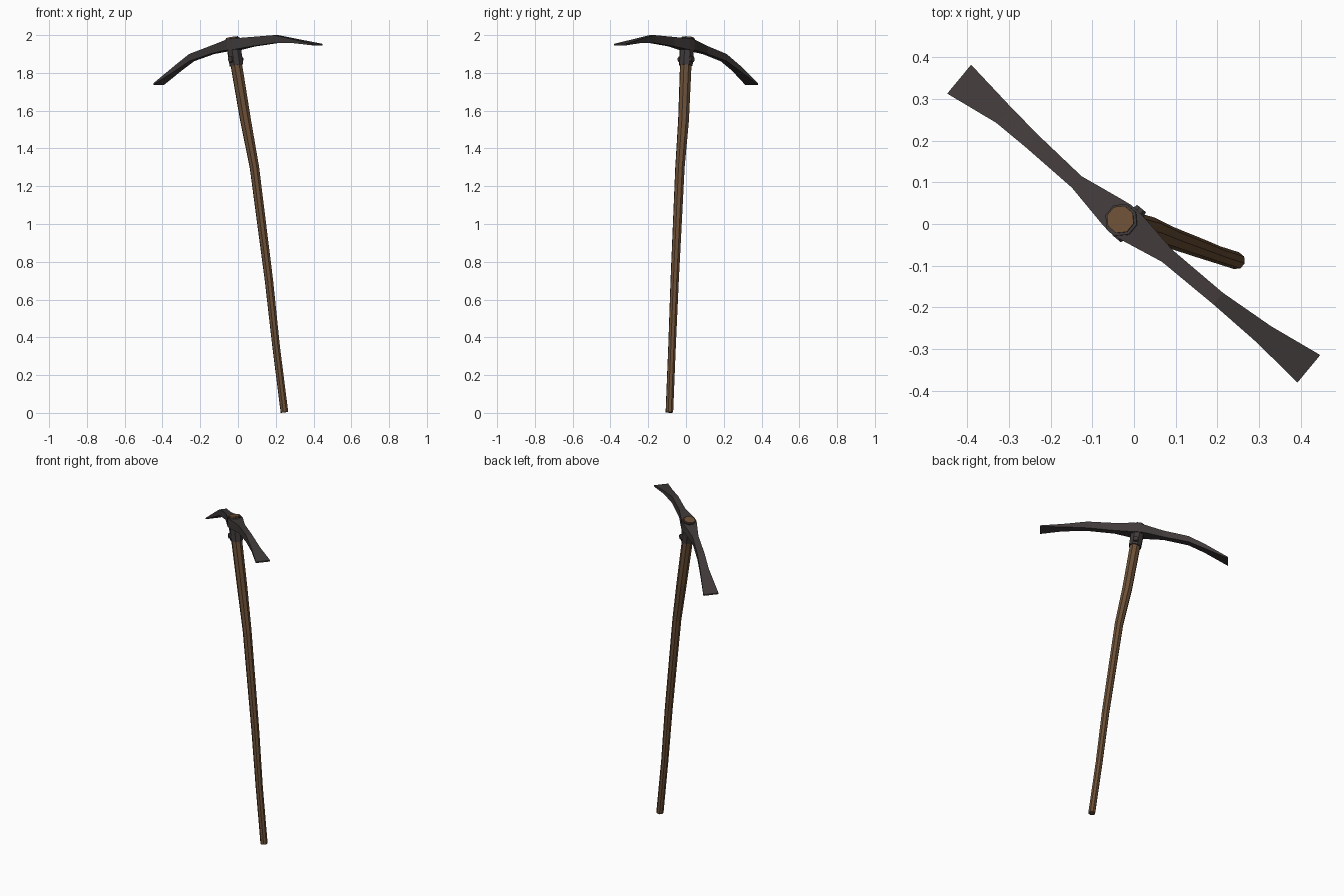
import bpy, bmesh, math
from mathutils import Vector

if "Cube" in bpy.data.objects:
    bpy.data.objects.remove(bpy.data.objects["Cube"])


def material(name, rgb):
    m = bpy.data.materials.new(name)
    m.diffuse_color = (*rgb, 1)
    m.use_nodes = True
    m.node_tree.nodes["Principled BSDF"].inputs["Base Color"].default_value = m.diffuse_color
    return m


WOOD = material("brown wood", (0.15, 0.08, 0.038))
IRON = material("dark iron", (0.052, 0.042, 0.042))
ALONG = Vector((0.77, -0.638, 0))     # direction of the blade
ACROSS = Vector((0.638, 0.77, 0))     # sideways to the blade
UP = Vector((0, 0, 1))


def loft(name, rings, mat):
    """Join rings of equal point count into a capped solid."""
    bm = bmesh.new()
    vs = [[bm.verts.new(p) for p in r] for r in rings]
    n = len(vs[0])
    for a, b in zip(vs, vs[1:]):
        for i in range(n):
            j = (i + 1) % n
            bm.faces.new((a[i], a[j], b[j], b[i]))
    bm.faces.new(vs[0])
    bm.faces.new(vs[-1])
    bmesh.ops.recalc_face_normals(bm, faces=bm.faces)
    me = bpy.data.meshes.new(name)
    bm.to_mesh(me)
    bm.free()
    me.materials.append(mat)
    ob = bpy.data.objects.new(name, me)
    bpy.context.collection.objects.link(ob)
    return ob


def tube(name, path, mat, sides=8):
    """Faceted rod through (x, y, z, radius) points."""
    pts = [Vector(p[:3]) for p in path]
    rings = []
    for i, c in enumerate(pts):
        d = (pts[min(i + 1, len(pts) - 1)] - pts[max(i - 1, 0)]).normalized()
        ref = ALONG if abs(d.z) > 0.5 else UP
        u = (ref - d * ref.dot(d)).normalized()
        v = d.cross(u)
        r = path[i][3]
        rings.append([c + r * (u * math.cos(t) + v * math.sin(t))
                      for t in [(k + 0.5) * math.tau / sides for k in range(sides)]])
    return loft(name, rings, mat)


# crooked wooden handle
tube("handle", [(0.246, -0.088, 0.003, 0.021), (0.202, -0.074, 0.35, 0.021),
                (0.164, -0.06, 0.7, 0.023), (0.087, -0.032, 1.3, 0.026),
                (0.04, -0.013, 1.55, 0.030), (-0.01, -0.001, 1.85, 0.032),
                (-0.033, 0.011, 1.988, 0.034)], WOOD)

# curved double ended blade: along, sideways shift, half width, top z, bottom z
sections = [(-0.545, 0.0, 0.045, 1.745, 1.737), (-0.41, 0.002, 0.026, 1.842, 1.812),
            (-0.316, -0.003, 0.021, 1.90, 1.862), (-0.17, -0.010, 0.018, 1.942, 1.90),
            (-0.06, -0.011, 0.038, 1.970, 1.918), (-0.033, -0.011, 0.042, 1.977, 1.92),
            (0.0, -0.010, 0.039, 1.982, 1.922), (0.11, -0.008, 0.019, 1.99, 1.94),
            (0.27, -0.009, 0.018, 2.0, 1.958), (0.41, -0.005, 0.026, 1.977, 1.957),
            (0.545, 0.0, 0.043, 1.954, 1.946)]
loft("pick_blade", [[ALONG * s + ACROSS * (o + w * a) + UP * z
                     for a, z in ((-1, b), (1, b), (1, t), (-1, t))]
                    for s, o, w, t, b in sections], IRON)

# iron socket under the blade
tube("socket", [(-0.008, -0.001, 1.84, 0.038), (-0.02, 0.004, 1.92, 0.039),
                (-0.031, 0.010, 1.982, 0.040)], IRON)

# rivet lugs on both cheeks of the socket
for side, label in ((-1, "front"), (1, "back")):
    c = Vector((-0.012, 0.001, 1.872))
    a, b = c + ACROSS * side * 0.025, c + ACROSS * side * 0.047
    tube(label + "_rivet", [(*a, 0.02), (*b, 0.015)], IRON)
